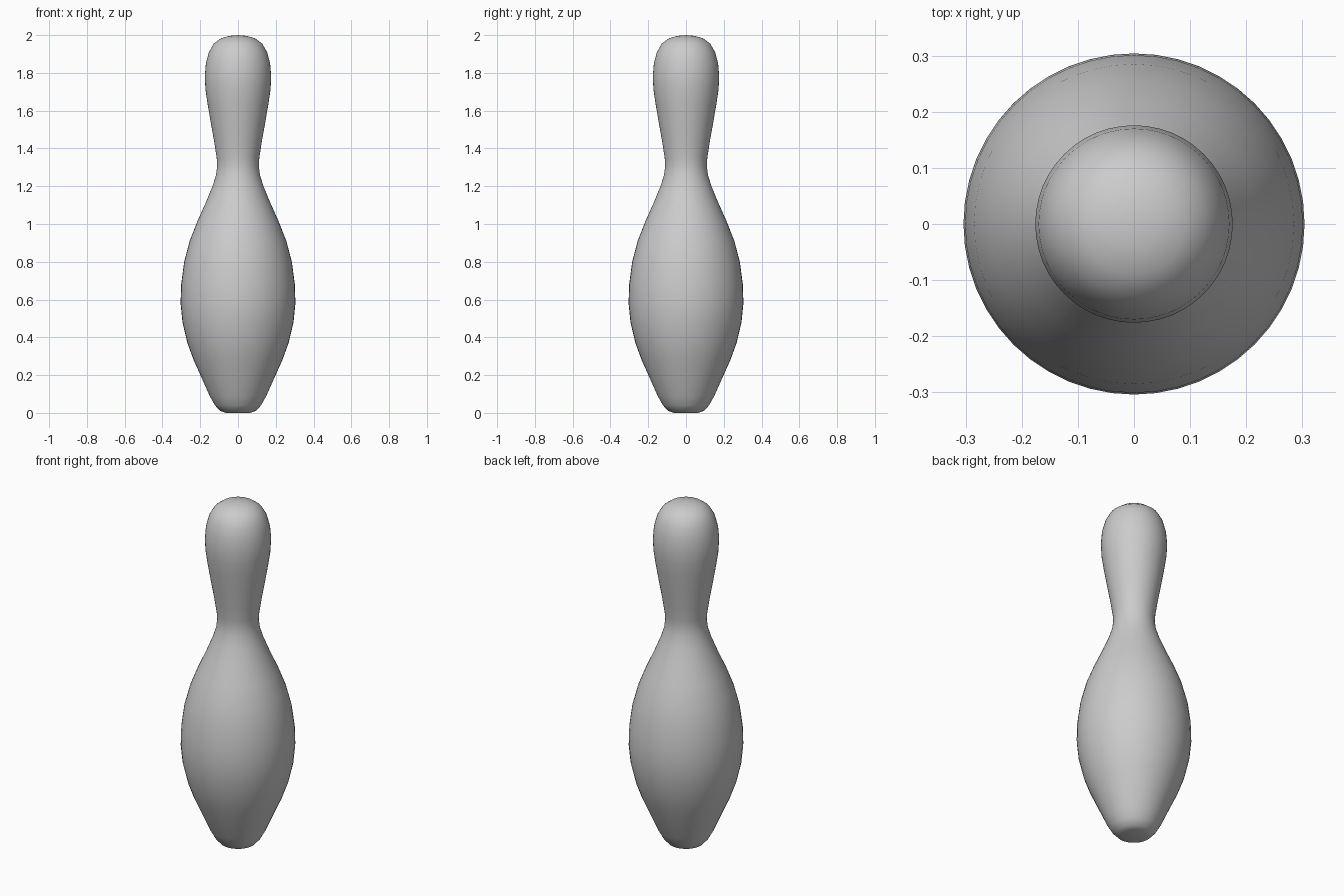
import bpy
import math

cube = bpy.data.objects.get("Cube")
if cube:
    bpy.data.objects.remove(cube, do_unlink=True)

SIDES = 48

# Matte grey covering the whole pin
grey = bpy.data.materials.new("plain_grey")
grey.use_nodes = True
colour = (0.6, 0.6, 0.6, 1)
grey.diffuse_color = colour
grey.node_tree.nodes["Principled BSDF"].inputs["Base Color"].default_value = colour

# Pin outline as (radius, height), from the flat foot to the crown
outline = [
    (0.065, 0), (0.095, 0.01), (0.122, 0.04), (0.15, 0.09), (0.19, 0.18),
    (0.235, 0.28), (0.268, 0.37), (0.294, 0.48), (0.304, 0.58), (0.301, 0.68),
    (0.285, 0.8), (0.256, 0.91), (0.217, 1.01), (0.172, 1.11), (0.135, 1.2),
    (0.116, 1.26), (0.11, 1.31), (0.113, 1.35), (0.125, 1.43), (0.143, 1.53),
    (0.16, 1.63), (0.172, 1.71), (0.176, 1.78), (0.17, 1.85), (0.154, 1.91),
    (0.128, 1.955), (0.09, 1.983), (0.045, 1.996),
]

# Turn the outline around the z axis
verts = []
for r, z in outline:
    for i in range(SIDES):
        a = math.tau * i / SIDES
        verts.append((r * math.cos(a), r * math.sin(a), z))
faces = []
for ring in range(len(outline) - 1):
    low, high = ring * SIDES, (ring + 1) * SIDES
    for i in range(SIDES):
        j = (i + 1) % SIDES
        faces.append((low + i, low + j, high + j, high + i))

# Close the foot with a disc and the crown with a fan
faces.append(tuple(reversed(range(SIDES))))
crown = len(verts)
verts.append((0, 0, 2))
last = crown - SIDES
for i in range(SIDES):
    faces.append((last + i, last + (i + 1) % SIDES, crown))

mesh = bpy.data.meshes.new("pin_body")
mesh.from_pydata(verts, [], faces)
mesh.materials.append(grey)
pin = bpy.data.objects.new("pin_body", mesh)
bpy.context.collection.objects.link(pin)

# Smooth shading
bpy.context.view_layer.objects.active = pin
pin.select_set(True)
bpy.ops.object.shade_smooth_by_angle(angle=math.radians(50))
